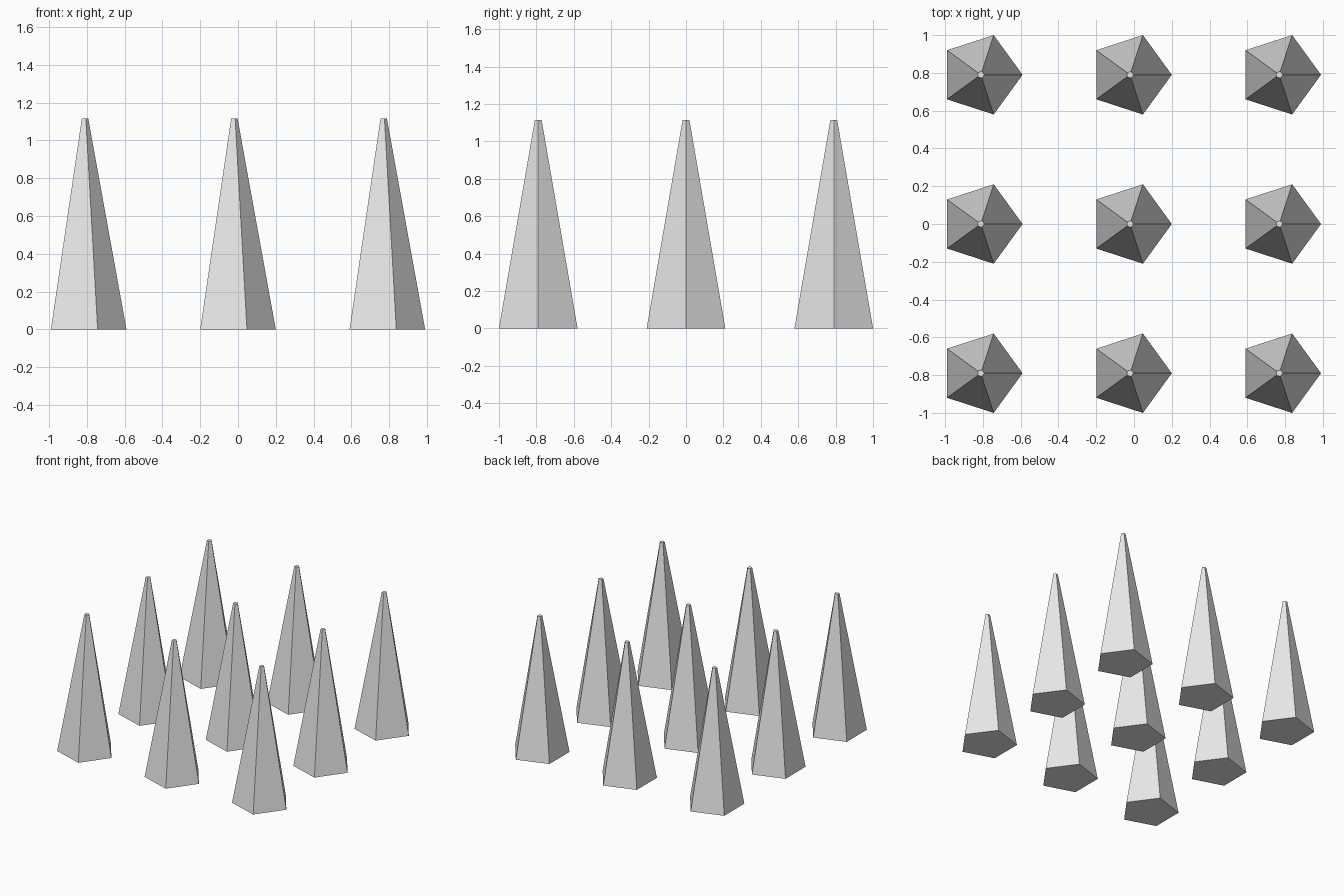
import bpy

cube = bpy.data.objects.get("Cube")
if cube:
    bpy.data.objects.remove(cube, do_unlink=True)

# Single plain grey
grey = bpy.data.materials.new("light_grey")
grey.use_nodes = True
colour = (0.8, 0.8, 0.8, 1)
grey.diffuse_color = colour
grey.node_tree.nodes["Principled BSDF"].inputs["Base Color"].default_value = colour

SIDES, RADIUS, TIP, HEIGHT = 5, 0.221, 0.019, 1.115
SPACING, SHIFT = 0.79, -0.021


def spike_mesh():
    """Five-sided tapered spike with one corner pointing along +x."""
    bpy.ops.mesh.primitive_cone_add(vertices=SIDES, radius1=RADIUS, radius2=TIP,
                                    depth=HEIGHT, location=(0, 0, 0))
    obj = bpy.context.object
    mesh = obj.data
    # Turn the first corner (at +y) round to +x and stand the base on the ground
    for v in mesh.vertices:
        x, y, z = v.co
        v.co = (y, -x, z + HEIGHT / 2)
    mesh.name = "spike"
    mesh.materials.append(grey)
    bpy.data.objects.remove(obj, do_unlink=True)
    return mesh


# Three by three grid of spikes sharing one mesh
mesh = spike_mesh()
for row, row_name in enumerate(("front", "middle", "back")):
    for col, col_name in enumerate(("right", "centre", "left")):
        spike = bpy.data.objects.new(f"spike_{row_name}_{col_name}", mesh)
        spike.location = ((col - 1) * SPACING + SHIFT, (row - 1) * SPACING, 0)
        bpy.context.collection.objects.link(spike)
